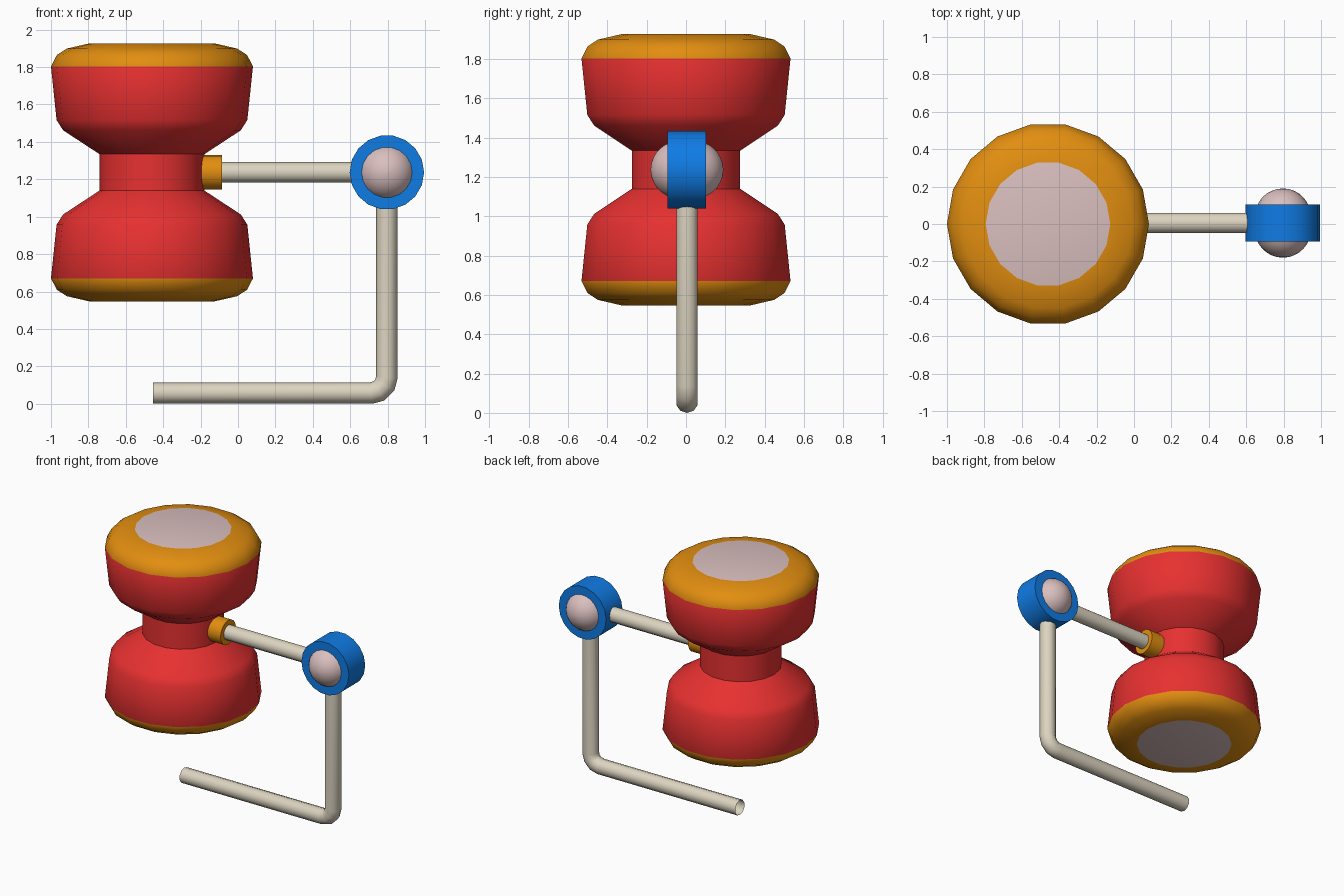
import bpy, bmesh, math
from mathutils import Vector, Matrix

if "Cube" in bpy.data.objects:
    bpy.data.objects.remove(bpy.data.objects["Cube"])

def mat(name, rgb):
    m = bpy.data.materials.new(name)
    m.diffuse_color = (*rgb, 1)
    m.use_nodes = True
    m.node_tree.nodes["Principled BSDF"].inputs["Base Color"].default_value = m.diffuse_color
    return m

RED = mat("red", (0.80, 0.03, 0.03))
ORANGE = mat("orange", (0.76, 0.27, 0.005))
PINK = mat("pale_pink", (0.70, 0.52, 0.52))
BLUE = mat("blue", (0.005, 0.20, 0.78))
IVORY = mat("ivory", (0.72, 0.66, 0.53))

AXES = {'Z': Matrix.Identity(4),
        'X': Matrix.Rotation(math.pi / 2, 4, 'Y'),
        'Y': Matrix.Rotation(-math.pi / 2, 4, 'X')}

def finish(name, bm, mats, angle=40):
    bmesh.ops.recalc_face_normals(bm, faces=bm.faces)
    me = bpy.data.meshes.new(name)
    bm.to_mesh(me)
    bm.free()
    for m in mats:
        me.materials.append(m)
    ob = bpy.data.objects.new(name, me)
    bpy.context.collection.objects.link(ob)
    bpy.ops.object.select_all(action='DESELECT')
    ob.select_set(True)
    bpy.context.view_layer.objects.active = ob
    bpy.ops.object.shade_smooth_by_angle(angle=math.radians(angle))
    return ob

def loft(bm, rings, slots=None):
    """Join consecutive rings with quads."""
    n = len(rings[0])
    for k, (a, b) in enumerate(zip(rings, rings[1:])):
        for i in range(n):
            j = (i + 1) % n
            f = bm.faces.new((a[i], a[j], b[j], b[i]))
            f.material_index = slots[k] if slots else 0

def lathe(name, profile, origin, axis, sides, mats, slots=None, cap_slot=0):
    """Revolve (radius, height) points, closing both ends with flat caps."""
    bm = bmesh.new()
    rings = [[bm.verts.new((r * math.cos(2 * math.pi * i / sides),
                            r * math.sin(2 * math.pi * i / sides), h))
              for i in range(sides)] for r, h in profile]
    loft(bm, rings, slots)
    for ring in (rings[0], rings[-1]):
        bm.faces.new(ring).material_index = cap_slot
    bmesh.ops.transform(bm, matrix=Matrix.Translation(origin) @ AXES[axis],
                        verts=bm.verts)
    return finish(name, bm, mats)

CZ = 1.237   # height of the horizontal axis
JX = 0.796   # x of the pivot
OY = 0.005

# Hourglass body: upper half profile mirrored to the lower half
upper = [(0.28, 0.097), (0.475, 0.225), (0.51, 0.28), (0.54, 0.567),
         (0.508, 0.628), (0.455, 0.662), (0.333, 0.69)]
profile = [(r, -h) for r, h in reversed(upper)] + upper
slots = [1 if abs(a[1] + b[1]) / 2 > 0.567 else 0
         for a, b in zip(profile, profile[1:])]
lathe("body", profile, (-0.46, 0, CZ), 'Z', 18, [RED, ORANGE, PINK], slots, 2)

# Collar and horizontal arm
lathe("collar", [(0.092, -0.21), (0.092, -0.085)], (0, OY, CZ), 'X', 18, [ORANGE])
lathe("arm", [(0.055, -0.12), (0.055, 0.66)], (0, OY, CZ), 'X', 14, [IVORY])

# Pivot drum with a domed cap on each face
lathe("pivot_drum", [(0.199, -0.098), (0.199, 0.098)], (JX, OY, CZ), 'Y', 18, [BLUE])
R, c = 0.15, 0.035
for side, label in ((-1, "front"), (1, "back")):
    dome = []
    for k in range(7):
        a = math.radians(20 + 68 * k / 6)
        dome.append((R * math.cos(a), side * (c + R * math.sin(a))))
    lathe(label + "_pivot_cap", dome, (JX, OY, CZ), 'Y', 18, [PINK])

# Bent tube stand, open at its free end
tube_r, bend = 0.057, 0.085
path = [Vector((JX, OY, CZ - 0.17))]
for k in range(4):
    a = math.radians(-90 * k / 3)
    path.append(Vector((JX - bend + bend * math.cos(a), OY,
                        tube_r + bend + bend * math.sin(a))))
path.append(Vector((-0.455, OY, tube_r)))
bm = bmesh.new()
rings = []
for i, p in enumerate(path):
    d0 = (p - path[max(i - 1, 0)]).normalized() if i else (path[1] - p).normalized()
    d1 = (path[i + 1] - p).normalized() if i < len(path) - 1 else d0
    t = (d0 + d1).normalized()
    across = Vector((-t.z, 0, t.x)) / t.dot(d0)    # mitred joint
    rings.append([bm.verts.new(p + tube_r * (across * math.cos(2 * math.pi * s / 10)
                                             + Vector((0, math.sin(2 * math.pi * s / 10), 0))))
                  for s in range(10)])
loft(bm, rings)
finish("bent_stand", bm, [IVORY])
